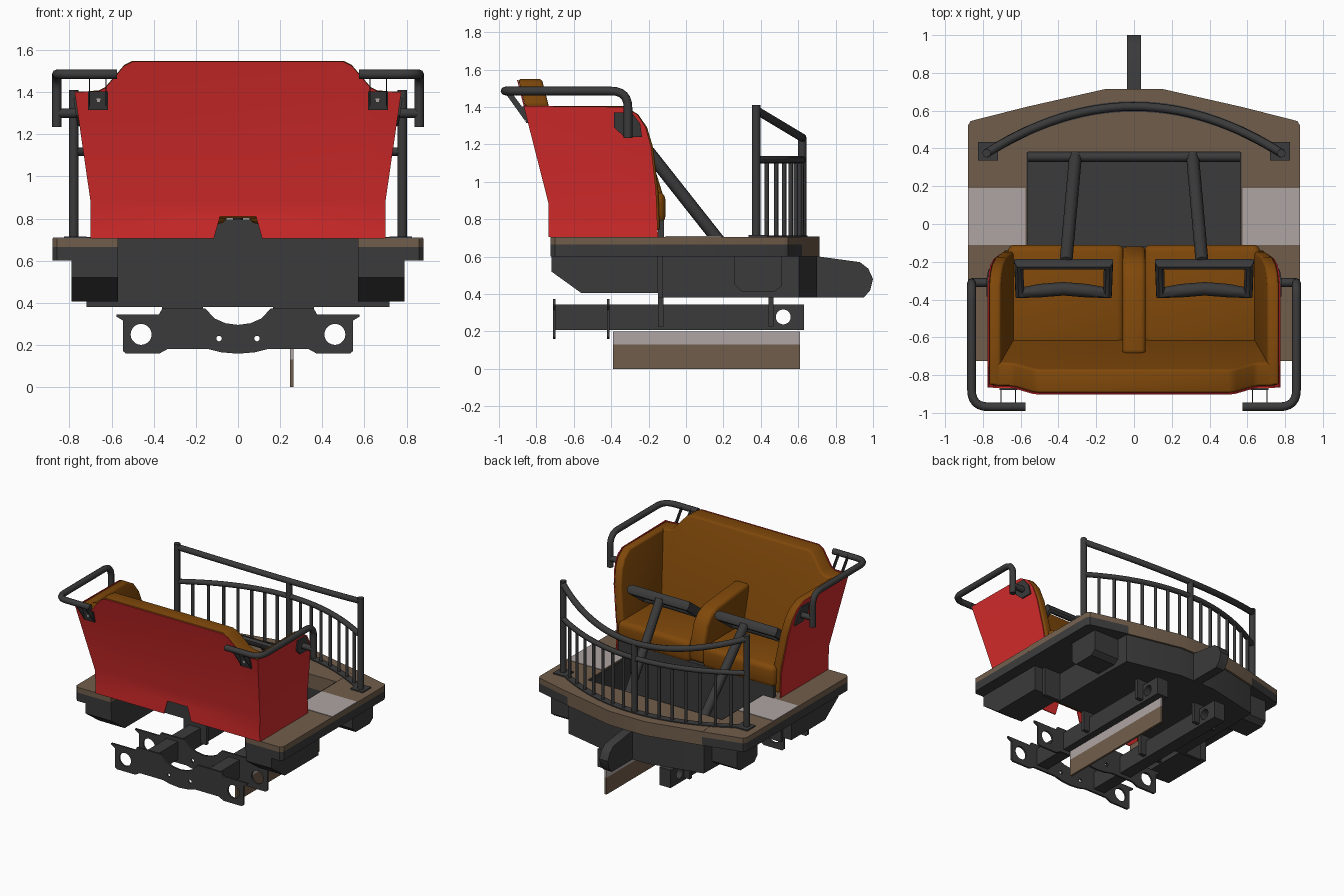
import bpy, bmesh, math
from mathutils import Vector

if "Cube" in bpy.data.objects:
    bpy.data.objects.remove(bpy.data.objects["Cube"])


def material(name, rgb):
    m = bpy.data.materials.new(name)
    m.diffuse_color = (*rgb, 1)
    m.use_nodes = True
    m.node_tree.nodes["Principled BSDF"].inputs["Base Color"].default_value = m.diffuse_color
    return m


DARK = material("dark metal", (0.043, 0.043, 0.043))
RED = material("red paint", (0.66, 0.024, 0.024))
LEATHER = material("tan leather", (0.215, 0.065, 0.003))
WOOD = material("brown deck", (0.165, 0.111, 0.071))
GREY = material("pale grey", (0.42, 0.375, 0.365))


def finish(name, bm, mat, mirror=False, angle=35):
    bmesh.ops.recalc_face_normals(bm, faces=bm.faces)
    if mirror:
        dup = bmesh.ops.duplicate(bm, geom=bm.verts[:] + bm.edges[:] + bm.faces[:])["geom"]
        for v in dup:
            if isinstance(v, bmesh.types.BMVert):
                v.co.x *= -1
        bmesh.ops.reverse_faces(bm, faces=[f for f in dup if isinstance(f, bmesh.types.BMFace)])
    me = bpy.data.meshes.new(name)
    bm.to_mesh(me)
    bm.free()
    me.materials.clear()
    me.materials.append(mat)
    ob = bpy.data.objects.new(name, me)
    bpy.context.collection.objects.link(ob)
    bpy.ops.object.select_all(action='DESELECT')
    ob.select_set(True)
    bpy.context.view_layer.objects.active = ob
    bpy.ops.object.shade_smooth_by_angle(angle=math.radians(angle))
    return ob


def prism(name, pts, axis, a, b, mat, mirror=False, bevel=0, warp=None, cut=None):
    """Polygon extruded along an axis; optional bevel, height cut and warp."""
    place = {'x': lambda p, t: (t, p[0], p[1]), 'y': lambda p, t: (p[0], t, p[1]),
             'z': lambda p, t: (p[0], p[1], t)}[axis]
    bm = bmesh.new()
    lo = [bm.verts.new(place(p, a)) for p in pts]
    hi = [bm.verts.new(place(p, b)) for p in pts]
    bm.faces.new(lo)
    bm.faces.new(hi)
    n = len(pts)
    for i in range(n):
        j = (i + 1) % n
        bm.faces.new((lo[i], lo[j], hi[j], hi[i]))
    bmesh.ops.recalc_face_normals(bm, faces=bm.faces)
    if bevel:
        es = [e for e in bm.edges if e.calc_face_angle(0) > 0.6]
        bmesh.ops.bevel(bm, geom=es, offset=bevel, segments=3, profile=0.5, affect='EDGES', clamp_overlap=True)
    if cut:
        bmesh.ops.bisect_plane(bm, geom=bm.verts[:] + bm.edges[:] + bm.faces[:],
                               plane_co=(0, 0, cut), plane_no=(0, 0, 1))
    if warp:
        for v in bm.verts:
            v.co = warp(v.co)
    return finish(name, bm, mat, mirror)


def box(name, x, y, z, mat, mirror=False, bevel=0):
    return prism(name, [(x[0], y[0]), (x[1], y[0]), (x[1], y[1]), (x[0], y[1])], 'z', z[0], z[1], mat, mirror, bevel)


def curve_bm(cu):
    ob = bpy.data.objects.new("tmp", cu)
    bpy.context.collection.objects.link(ob)
    me = bpy.data.meshes.new_from_object(ob.evaluated_get(bpy.context.evaluated_depsgraph_get()))
    bpy.data.objects.remove(ob)
    bm = bmesh.new()
    bm.from_mesh(me)
    bpy.data.meshes.remove(me)
    bmesh.ops.remove_doubles(bm, verts=bm.verts, dist=1e-5)
    return bm


def spline(cu, pts, cyclic):
    s = cu.splines.new('POLY')
    s.points.add(len(pts) - 1)
    for p, c in zip(s.points, pts):
        p.co = (*c, 1)
    s.use_cyclic_u = cyclic


def fillet(pts, r):
    """Round the inner corners of a path."""
    pts = [Vector(p) for p in pts]
    out = [pts[0]]
    for p, c, q in zip(pts, pts[1:], pts[2:]):
        a = c + (p - c).normalized() * r
        b = c + (q - c).normalized() * r
        out += [a.lerp(c, t / 6).lerp(c.lerp(b, t / 6), t / 6) for t in range(7)]
    return out + [pts[-1]]


def tubes(name, paths, r, mat, mirror=False, cyclic=False):
    cu = bpy.data.curves.new(name, 'CURVE')
    cu.dimensions = '3D'
    cu.bevel_depth, cu.bevel_resolution, cu.use_fill_caps = r, 2, True
    for p in paths:
        spline(cu, p, cyclic)
    return finish(name, curve_bm(cu), mat, mirror, 50)


def plate(name, outline, holes, half, place, mat, mirror=False):
    """Flat plate with round holes (cx, cy, r)."""
    cu = bpy.data.curves.new(name, 'CURVE')
    cu.dimensions, cu.fill_mode, cu.extrude = '2D', 'BOTH', half
    spline(cu, [(x, y, 0) for x, y in outline], True)
    for cx, cy, r in holes:
        spline(cu, [(cx + r * math.cos(k * math.tau / 20), cy + r * math.sin(k * math.tau / 20), 0)
                    for k in range(20)], True)
    bm = curve_bm(cu)
    for v in bm.verts:
        v.co = place(*v.co)
    return finish(name, bm, mat, mirror)


def both(half):
    return half + [(-x, z) for x, z in reversed(half)]


# deck: wooden sides, thick rear lip, grey step plates, dark underlayer
side = [(0.57, -0.725), (0.86, -0.725), (0.88, -0.70), (0.88, 0.52), (0.865, 0.545), (0.57, 0.62)]
prism("deck_side", side, 'z', 0.665, 0.705, WOOD, True)
prism("deck_underlayer", side, 'z', 0.60, 0.665, DARK, True)
rear = both([(0.57, 0.38), (0.57, 0.62), (0.15, 0.715)])
prism("deck_rear", rear, 'z', 0.60, 0.706, WOOD)
box("step_plate", (0.575, 0.879), (-0.11, 0.19), (0.70, 0.709), GREY, True)

# body: foot well behind the seat, side boxes, rear block and coupler (open under the seat)
box("well_floor", (-0.57, 0.57), (-0.15, 0.40), (0.38, 0.42), DARK)
box("well_front", (-0.72, 0.72), (-0.15, -0.125), (0.38, 0.70), DARK)
box("well_side", (0.56, 0.58), (-0.15, 0.40), (0.38, 0.70), DARK, True)
prism("front_side_box", [(-0.72, 0.60), (-0.72, 0.52), (-0.56, 0.405), (-0.15, 0.405), (-0.15, 0.60)],
      'x', 0.57, 0.79, DARK, True)
prism("rear_side_box", [(0.26, 0.60), (0.26, 0.45), (0.30, 0.41), (0.47, 0.41), (0.51, 0.44), (0.51, 0.60)],
      'x', 0.57, 0.79, DARK, True)
prism("rear_block", both([(0.58, 0.38), (0.575, 0.605), (0.15, 0.70)]), 'z', 0.38, 0.605, DARK)
prism("coupler", [(0.65, 0.60), (0.71, 0.60), (0.93, 0.57), (0.975, 0.535), (1.0, 0.48), (0.985, 0.42),
                  (0.95, 0.38), (0.65, 0.38)], 'x', -0.036, 0.036, DARK)
box("seat_front_rail", (-0.66, 0.66), (-0.15, -0.118), (0.69, 0.795), DARK)


# seat shell, leaning backwards and flaring outwards above z = 0.88
def lean(c):
    return Vector((c.x, c.y - max(0, c.z - 0.88) * 0.255, c.z))


def flare(c):
    return Vector((c.x + max(0, c.z - 0.88) * 0.145, c.y, c.z))


top = [(0.775, 1.40), (0.66, 1.405), (0.63, 1.42), (0.54, 1.525), (0.50, 1.545)]
prism("seat_shell_back", both([(0.085, 0.81), (0.115, 0.705), (0.695, 0.705), (0.70, 0.88)] + top),
      'y', -0.734, -0.727, RED, warp=lean, cut=0.88)
prism("seat_shell_side", [(-0.73, 0.705), (-0.73, 0.88), (-0.865, 1.405), (-0.33, 1.40), (-0.26, 1.36), (-0.215, 1.29),
                          (-0.185, 1.18), (-0.16, 0.95), (-0.15, 0.705)], 'x', 0.693, 0.70, RED, True,
      warp=flare, cut=0.88)

# upholstery
prism("backrest", both([(0.68, 0.80), (0.685, 0.88), (0.755, 1.40)] + [(x, z + 0.004) for x, z in top[1:]]),
      'y', -0.726, -0.60, LEATHER, bevel=0.014, warp=lean, cut=0.88)
prism("side_pad", [(-0.72, 0.74), (-0.72, 0.88), (-0.855, 1.404), (-0.33, 1.404), (-0.255, 1.36), (-0.208, 1.29),
                   (-0.175, 1.18), (-0.148, 0.95), (-0.14, 0.74)], 'x', 0.63, 0.692, LEATHER, True,
      bevel=0.014, warp=flare, cut=0.88)
box("seat_cushion", (0.05, 0.67), (-0.65, -0.11), (0.775, 0.945), LEATHER, True, bevel=0.04)
prism("seat_divider", [(-0.12, 0.80), (-0.12, 0.92), (-0.17, 1.08), (-0.22, 1.14), (-0.30, 1.175), (-0.69, 1.21),
                       (-0.69, 0.80)], 'x', -0.062, 0.062, LEATHER, bevel=0.025)

# steering loops on slanted posts, with a cross bar in the well
tubes("steering_post", [[(0.31, 0.36, 0.45), (0.36, -0.20, 1.16)]], 0.034, DARK, True)
tubes("cross_bar", [[(-0.565, 0.355, 0.46), (0.565, 0.355, 0.46)]], 0.026, DARK)
loop = [(0.135, 0), (0.61, 0), (0.605, 0.15), (0.50, 0.14), (0.375, 0.13), (0.25, 0.14), (0.14, 0.15)]
tubes("steering_loop", [[(x, -0.213 - u, 1.16 - 0.75 * u) for x, u in loop]], 0.036, DARK, True, True)

# hand rails around the seat corners
tubes("hand_rail", [fillet([(0.575, -0.968, 1.485), (0.86, -0.968, 1.485), (0.86, -0.31, 1.485),
                            (0.86, -0.31, 1.235)], 0.09),
                    [(0.86, -0.31, 1.30), (0.75, -0.31, 1.30)]], 0.023, DARK, True)
for x in (0.627, 0.705):
    prism("hand_rail_strut", [(-0.985, 1.50), (-0.95, 1.50), (-0.865, 1.385), (-0.86, 1.325)],
          'x', x - 0.003, x + 0.003, DARK, True)
prism("hand_rail_front_plate", [(0.618, 1.315), (0.712, 1.315), (0.712, 1.402), (0.618, 1.402)], 'y',
      -0.745, -0.73, DARK, True, warp=lean)
box("hand_rail_bolt", (0.652, 0.672), (-0.875, -0.86), (1.35, 1.37), GREY, True)
prism("hand_rail_side_plate", [(-0.385, 1.37), (-0.385, 1.29), (-0.33, 1.24), (-0.235, 1.24), (-0.245, 1.31),
                               (-0.29, 1.37)], 'x', 0.69, 0.71, DARK, True, warp=flare)


# curved rear railing
def arc(x):
    return 0.622 - 0.25 * (x / 0.785) ** 2


xs = [-0.785 + 1.57 * i / 28 for i in range(29)]
tubes("railing_top", [[(x, arc(x), 1.235 + 0.15 * (x / 0.785) ** 2) for x in xs]], 0.023, DARK)
tubes("railing_middle", [[(x, arc(x), 1.118) for x in xs]], 0.02, DARK)
tubes("railing_posts", [[(x, arc(x), 0.70), (x, arc(x), h)] for x, h in
                        ((-0.78, 1.41), (0, 1.235), (0.78, 1.41))], 0.023, DARK)
tubes("railing_bars", [[(k * 0.098, arc(k * 0.098), 0.70), (k * 0.098, arc(k * 0.098), 1.118)]
                       for k in range(-7, 8) if k], 0.012, DARK)
prism("railing_base", [(x, arc(x) + 0.028) for x in xs] + [(x, arc(x) - 0.028) for x in reversed(xs)],
      'z', 0.70, 0.713, DARK)
box("railing_foot", (0.72, 0.825), (0.335, 0.435), (0.70, 0.714), DARK, True)

# chassis: cross plates with round holes, long rails, hangers
notch = [(0.0, 0.295), (0.06, 0.303), (0.11, 0.325), (0.155, 0.372), (0.36, 0.372), (0.375, 0.345), (0.578, 0.345),
         (0.578, 0.335), (0.545, 0.315), (0.545, 0.17), (0.53, 0.158), (0.375, 0.158), (0.335, 0.18), (0.14, 0.18),
         (0.08, 0.165), (0.0, 0.158)]
outline = notch + [(-x, z) for x, z in reversed(notch[1:-1])]
holes = [(s * x, z, r) for s in (1, -1) for x, z, r in ((0.46, 0.25, 0.05), (0.09, 0.23, 0.013))]
for name, y0 in (("front_cross_plate", -0.705), ("rear_cross_plate", -0.415)):
    plate(name, outline, holes, 0.007, lambda x, y, z, y0=y0: (x, y0 + z, y), DARK)
plate("chassis_rail", [(-0.71, 0.206), (0.63, 0.206), (0.63, 0.343), (-0.71, 0.343)], [(0.52, 0.277, 0.04)],
      0.048, lambda x, y, z: (0.262 + z, x, y), DARK, True)
for name, y0 in (("front_hanger", -0.135), ("rear_hanger", 0.455)):
    box(name, (0.165, 0.36), (y0 - 0.014, y0 + 0.014), (0.225, 0.39), DARK, True)

# hanging board with grey upper stripe
box("lower_board", (0.247, 0.263), (-0.39, 0.61), (0.0, 0.13), WOOD)
box("lower_board_stripe", (0.247, 0.263), (-0.39, 0.61), (0.13, 0.20), GREY)
